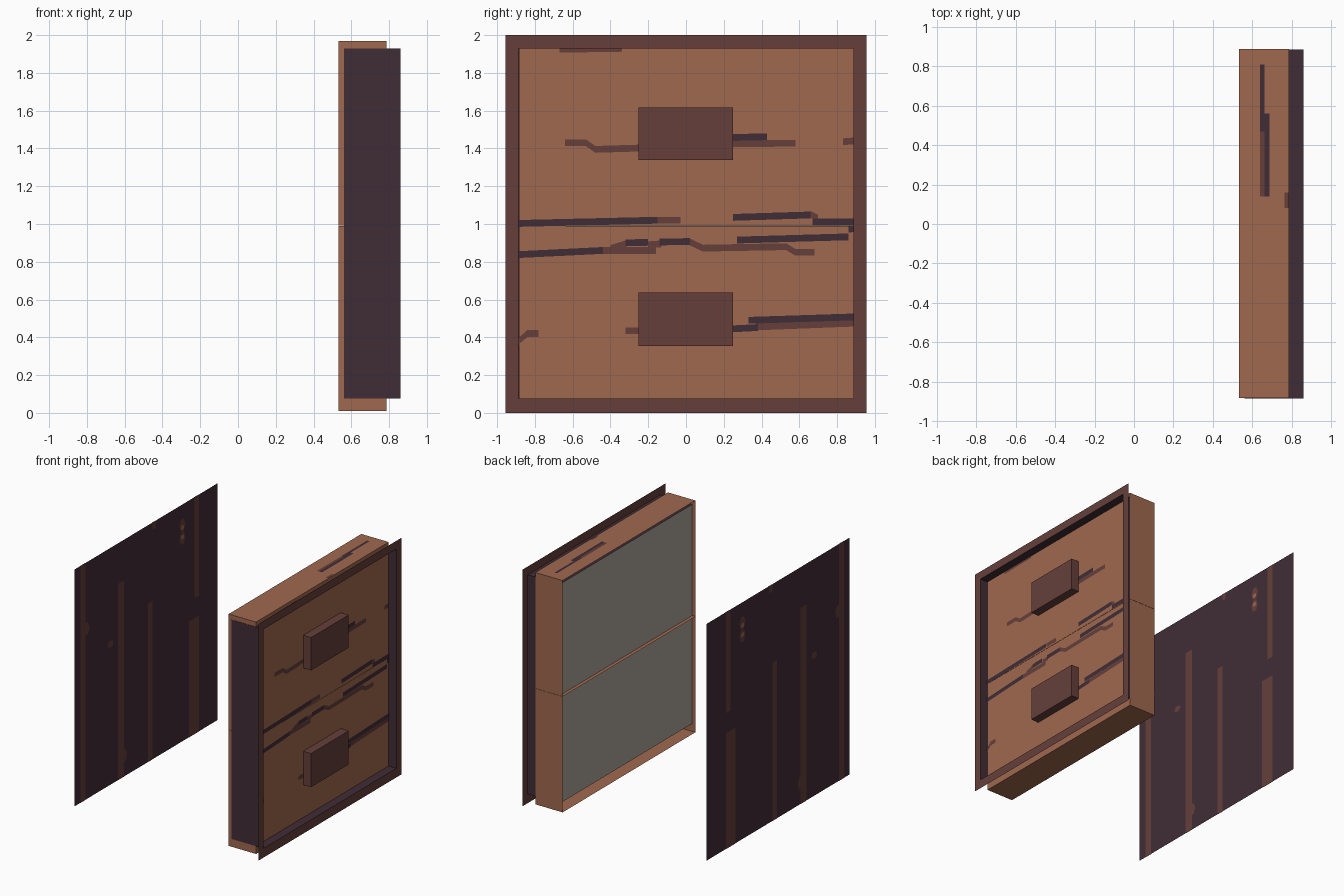
import bpy, math

if "Cube" in bpy.data.objects:
    bpy.data.objects.remove(bpy.data.objects["Cube"])


def material(name, hexcode):
    def lin(c):
        c /= 255
        return c / 12.92 if c <= 0.04045 else ((c + 0.055) / 1.055) ** 2.4
    m = bpy.data.materials.new(name)
    m.diffuse_color = [lin(int(hexcode[i:i + 2], 16)) for i in (0, 2, 4)] + [1]
    m.use_nodes = True
    m.node_tree.nodes["Principled BSDF"].inputs["Base Color"].default_value = m.diffuse_color
    return m


WOOD = material("light wood", "a0684e")
BROWN = material("brown wood", "653f3a")
DARK = material("dark wood", "402c36")
GREY = material("grey backing", "aca59c")


def build(name, quads, mat):
    """Make one object from a list of polygons."""
    verts, faces = [], []
    for q in quads:
        faces.append(range(len(verts), len(verts) + len(q)))
        verts += q
    me = bpy.data.meshes.new(name)
    me.from_pydata(verts, [], [list(f) for f in faces])
    me.materials.append(mat)
    ob = bpy.data.objects.new(name, me)
    bpy.context.collection.objects.link(ob)
    return ob


def rect_x(x, y0, y1, z0, z1, side=1):
    """Rectangle facing +x (or -x)."""
    q = [(x, y0, z0), (x, y1, z0), (x, y1, z1), (x, y0, z1)]
    return q if side > 0 else q[::-1]


def sleeve(x0, x1, y0, y1, z0, z1):
    """Four walls running along x, facing outwards."""
    c = [(y0, z0), (y1, z0), (y1, z1), (y0, z1)]
    return [[(x0, *c[i]), (x0, *c[(i + 1) % 4]), (x1, *c[(i + 1) % 4]), (x1, *c[i])][::-1]
            for i in range(4)]


def streaks(x, lines, w=0.018):
    """Painted bands following (y, z) points on a face looking along +x."""
    out = []
    for line in lines:
        for (a, b), (c, d) in zip(line, line[1:]):
            out.append([(x, a, b - w), (x, c, d - w), (x, c, d + w), (x, a, b + w)])
    return out


# front frame, dark recess behind it and its backing
F, Y, ZB, ZT = 0.86, 0.886, 0.077, 1.93
build("front_frame", [
    rect_x(F, -0.956, 0.956, 0, ZB), rect_x(F, -0.956, 0.956, ZT, 2),
    rect_x(F, -0.956, -Y, ZB, ZT), rect_x(F, Y, 0.956, ZB, ZT)], BROWN)
build("recess_walls", sleeve(0.56, F, -Y, Y, ZB, ZT), DARK)
build("recess_backing", [rect_x(0.56, -0.883, 0.883, ZB, ZT, -1)], GREY)

# two drawers, open at the rear, each with a block handle
for name, z0, z1, h0, h1 in (("lower", 0.01, 0.989, 0.353, 0.637),
                             ("upper", 0.991, 1.97, 1.34, 1.617)):
    build(name + "_drawer", sleeve(0.532, 0.787, -0.884, 0.888, z0, z1)
          + [rect_x(0.787, -0.884, 0.888, z0, z1)], WOOD)
    build(name + "_handle", sleeve(0.787, F, -0.252, 0.25, h0, h1)
          + [rect_x(F, -0.252, 0.25, h0, h1)], BROWN)

# wood grain on the drawer fronts
build("drawer_grain_brown", streaks(0.789, [
    [(-0.15, 1.02), (-0.03, 1.02)], [(0.66, 1.05), (0.70, 1.03)],
    [(-0.44, 0.86), (-0.16, 0.86)], [(-0.40, 0.87), (-0.32, 0.895)],
    [(-0.20, 0.89), (-0.13, 0.895)],
    [(0.02, 0.905), (0.09, 0.872), (0.53, 0.88), (0.58, 0.85), (0.68, 0.85)],
    [(-0.64, 1.43), (-0.53, 1.43), (-0.48, 1.395), (-0.25, 1.402)],
    [(0.25, 1.425), (0.58, 1.428)], [(0.83, 1.435), (Y, 1.44)],
    [(-Y, 0.38), (-0.84, 0.42), (-0.78, 0.42)], [(-0.32, 0.435), (-0.25, 0.435)],
    [(0.37, 0.455), (Y, 0.475)], [(-0.67, 1.925), (-0.34, 1.93)]]), BROWN)
build("drawer_grain_dark", streaks(0.791, [
    [(-Y, 1.003), (-0.15, 1.02)], [(0.25, 1.035), (0.66, 1.048)],
    [(0.67, 1.01), (Y, 1.012)], [(-Y, 0.838), (-0.44, 0.86)],
    [(-0.32, 0.9), (-0.20, 0.903)], [(-0.14, 0.905), (0.02, 0.907)],
    [(0.27, 0.915), (0.86, 0.932)], [(0.86, 0.972), (Y, 0.975)],
    [(0.25, 1.458), (0.43, 1.462)], [(0.25, 0.445), (0.38, 0.452)],
    [(0.33, 0.490), (Y, 0.508)]]), DARK)


# grain on the top of the upper drawer
def top_bands(z, boxes):
    return [[(a, c, z), (b, c, z), (b, d, z), (a, d, z)] for a, b, c, d in boxes]


build("top_grain_dark", top_bands(1.973, [(0.64, 0.662, 0.47, 0.81), (0.662, 0.688, 0.14, 0.56)]), DARK)
build("top_grain_brown", top_bands(1.972, [(0.64, 0.664, 0.14, 0.47), (0.765, 0.786, 0.08, 0.16)]), BROWN)

# separate rear panel with stripes and knots on both faces
B = -0.86
build("rear_panel", [rect_x(B + s * 0.001, -0.956, 0.956, 0, 2, s) for s in (1, -1)], DARK)
stripes = [(-0.88, -0.81, 0, 2), (-0.38, -0.30, 0, 1.66), (0.02, 0.08, 0, 1.34),
           (0.57, 0.70, 0, 0.98), (0.64, 0.70, 1.15, 2), (0.08, 0.12, 1.94, 2)]


def knot(x, y, z, r, h, s):
    return [(x, y + r * math.cos(s * i * math.pi / 3), z + h * math.sin(s * i * math.pi / 3))
            for i in range(6)]


brown, light = [], []
for s in (1, -1):
    brown += [rect_x(B + s * 0.003, *b, s) for b in stripes]
    brown += [knot(B + s * 0.004, y, z, 0.04, h, s) for y, z, h in
              ((-0.48, 1.19, 0.03), (-0.80, 1.44, 0.06), (-0.30, 0.18, 0.06),
               (0.48, 1.83, 0.06), (0.48, 1.72, 0.06))]
    light += [knot(B + s * 0.006, 0.48, z, 0.022, 0.022, s) for z in (1.81, 1.73)]
build("rear_panel_stripes", brown, BROWN)
build("rear_panel_knots", light, WOOD)
